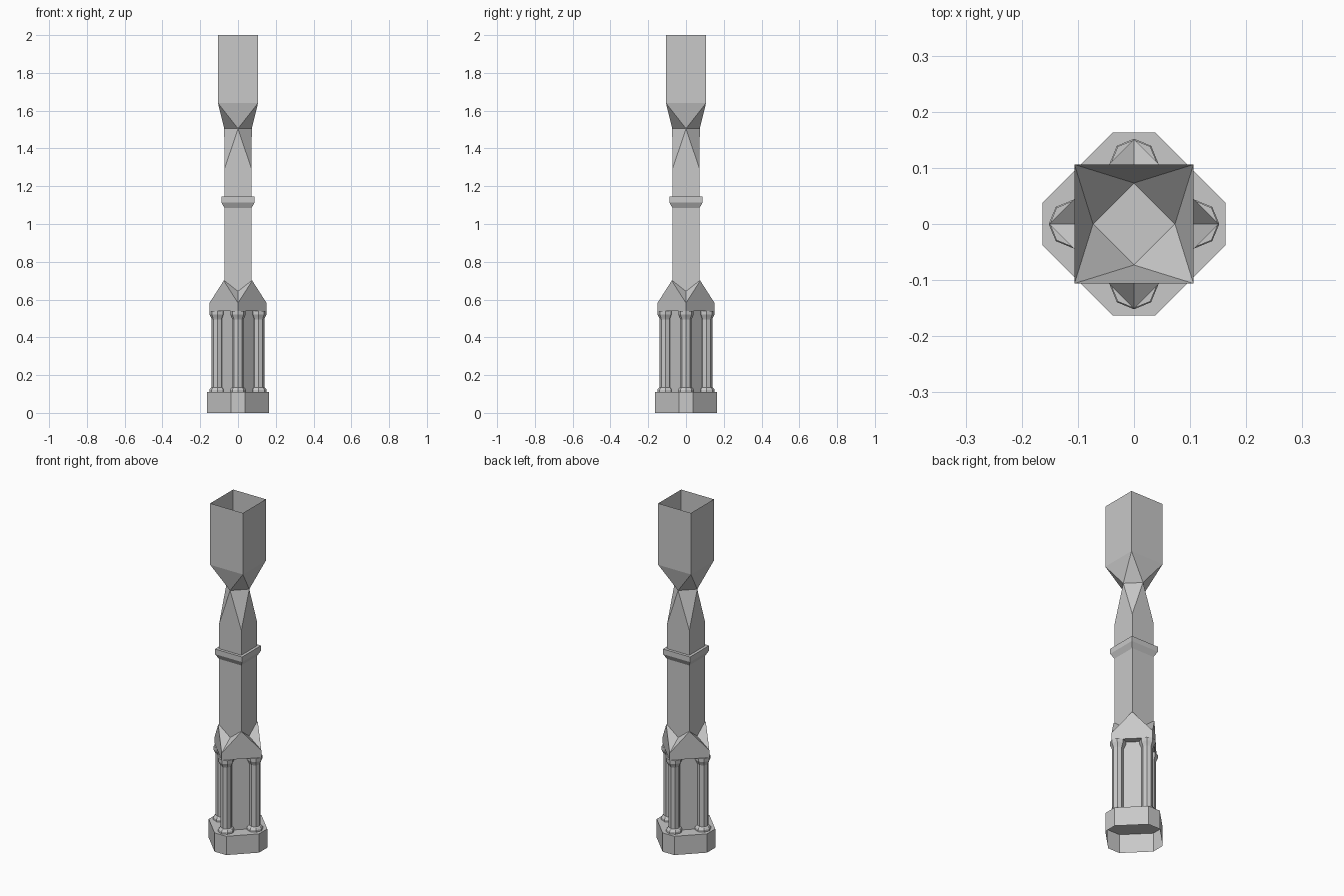
import bpy, bmesh, math
from mathutils import Vector

if "Cube" in bpy.data.objects:
    bpy.data.objects.remove(bpy.data.objects["Cube"], do_unlink=True)

stone = bpy.data.materials.new("grey_stone")
stone.use_nodes = True
COLOUR = (0.58, 0.58, 0.58, 1)
stone.diffuse_color = COLOUR
stone.node_tree.nodes["Principled BSDF"].inputs["Base Color"].default_value = COLOUR


def finish(bm, name):
    """Turn a bmesh into a flat-shaded stone object."""
    mesh = bpy.data.meshes.new(name)
    bm.to_mesh(mesh)
    bm.free()
    mesh.materials.append(stone)
    obj = bpy.data.objects.new(name, mesh)
    bpy.context.scene.collection.objects.link(obj)
    return obj


def square(half):
    return [(half, half), (-half, half), (-half, -half), (half, -half)]


def diamond(r):
    return [(r, 0), (0, r), (-r, 0), (0, -r)]


def octagon(r, cx=0, cy=0):
    return [(cx + r * math.cos(i * math.pi / 4), cy + r * math.sin(i * math.pi / 4))
            for i in range(8)]


def ring(bm, outline, z):
    return [bm.verts.new((x, y, z)) for x, y in outline]


def bridge(bm, low, high):
    n = len(low)
    for i in range(n):
        j = (i + 1) % n
        bm.faces.new((low[i], low[j], high[j], high[i]))


def loft(name, sections, bottom=True, top=True):
    """Stack outlines (outline, z) into one solid."""
    bm = bmesh.new()
    rings = [ring(bm, outline, z) for outline, z in sections]
    for low, high in zip(rings, rings[1:]):
        bridge(bm, low, high)
    if bottom:
        bm.faces.new(rings[0][::-1])
    if top:
        bm.faces.new(rings[-1])
    return finish(bm, name)


# Plinth: chamfered square, open underneath
A, B = 0.163, 0.038
plinth = [(A, -B), (A, B), (B, A), (-B, A), (-A, B), (-A, -B), (-B, -A), (B, -A)]
loft("plinth", [(plinth, 0), (plinth, 0.11)], bottom=False)

# Recessed core between the columns
loft("pedestal_core", [(diamond(0.1), 0.11), (diamond(0.1), 0.54)], False, False)

# Four small columns with feet and flared capitals
profile = [(0.043, 0.11), (0.043, 0.122), (0.036, 0.132), (0.03, 0.135),
           (0.03, 0.495), (0.034, 0.505), (0.041, 0.52), (0.041, 0.54)]
for side, (cx, cy) in zip(("left", "back", "right", "front"), diamond(0.109)):
    loft(side + "_column", [(octagon(r, cx, cy), z) for r, z in profile])

# Gabled block: four gables with valleys between them
bm = bmesh.new()
under = ring(bm, diamond(0.151), 0.54)
eaves = ring(bm, diamond(0.151), 0.582)
peaks = ring(bm, square(0.0755), 0.7)
crown = bm.verts.new((0, 0, 0.7))
bm.faces.new(under[::-1])
bridge(bm, under, eaves)
for i in range(4):
    j = (i + 1) % 4
    bm.faces.new((eaves[i], eaves[j], peaks[i]))
    bm.faces.new((eaves[i], peaks[i], crown))
    bm.faces.new((eaves[j], crown, peaks[i]))
finish(bm, "gabled_block")

# Shaft twisting through a diamond waist into an open square top
bm = bmesh.new()
foot = ring(bm, square(0.072), 0.56)
neck = ring(bm, square(0.072), 1.29)
waist = ring(bm, diamond(0.073), 1.505)
flare = ring(bm, square(0.106), 1.64)
rim = ring(bm, square(0.106), 2.0)
bridge(bm, foot, neck)
bridge(bm, flare, rim)
for i in range(4):
    j = (i + 1) % 4
    bm.faces.new((neck[i - 1], neck[i], waist[i]))
    bm.faces.new((neck[i], waist[j], waist[i]))
    bm.faces.new((waist[i], waist[j], flare[i]))
    bm.faces.new((waist[i], flare[i], flare[i - 1]))
bm.faces.new(waist)
finish(bm, "twisted_shaft")

# Collar moulding around the shaft
loft("collar", [(square(0.072), 1.085), (square(0.088), 1.115), (square(0.088), 1.145)])
